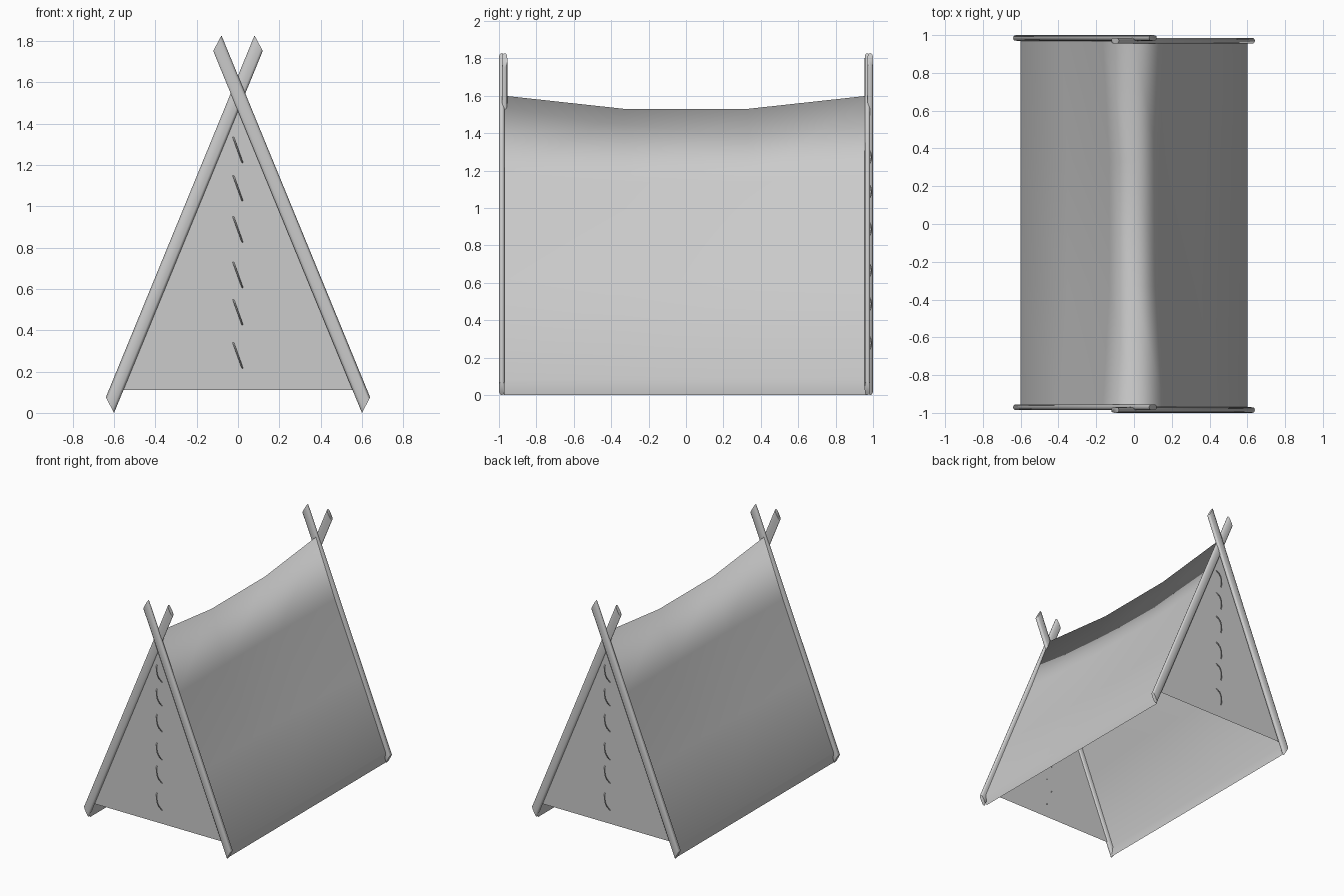
import bpy, math
from mathutils import Vector

if "Cube" in bpy.data.objects:
    bpy.data.objects.remove(bpy.data.objects["Cube"])


def mesh_object(name, verts, faces, angle=40):
    me = bpy.data.meshes.new(name)
    me.from_pydata(verts, [], faces)
    me.update()
    ob = bpy.data.objects.new(name, me)
    bpy.context.collection.objects.link(ob)
    bpy.ops.object.select_all(action='DESELECT')
    ob.select_set(True)
    bpy.context.view_layer.objects.active = ob
    bpy.ops.object.shade_smooth_by_angle(angle=math.radians(angle))
    return ob


def tube(name, path, half_width, half_depth, sides, turn, power=1.0):
    """Sweep a rounded section along a path; power < 1 makes it boxier, turn=-1 puts it at the back."""
    def bend(v):
        return math.copysign(abs(v) ** power, v) if abs(v) > 1e-6 else 0.0
    verts, faces = [], []
    for p in path:
        for i in range(sides):
            a = 2 * math.pi * i / sides
            v = Vector(p) + Vector(half_width) * bend(math.cos(a)) + Vector(half_depth) * bend(math.sin(a))
            verts.append((v.x * turn, v.y * turn, v.z))
    for r in range(len(path) - 1):
        for i in range(sides):
            j = (i + 1) % sides
            faces.append((r * sides + i, r * sides + j, (r + 1) * sides + j, (r + 1) * sides + i))
    faces.append(tuple(reversed(range(sides))))
    faces.append(tuple(range((len(path) - 1) * sides, len(path) * sides)))
    return mesh_object(name, verts, faces, 60)


# Cloth draped over the poles: ridge height, upper side point, middle side point per station
stations = [(-0.97, 1.6, 0.165, 1.16, 0.385), (-0.33, 1.53, 0.13, 1.14, 0.355),
            (0.33, 1.53, 0.13, 1.14, 0.355), (0.97, 1.6, 0.165, 1.16, 0.385)]
verts, faces = [], []
for y, ridge, ux, uz, mx in stations:
    half = [(0.592, 0.0), (0.6, 0.085), (mx, 0.62), (ux, uz)]
    row = half + [(0, ridge)] + [(-x, z) for x, z in reversed(half)]
    verts += [(x, y, z) for x, z in row]
n = 9
for r in range(3):
    for i in range(n - 1):
        a = r * n + i
        faces.append((a, a + n, a + n + 1, a + 1))
mesh_object("tent_cloth", verts, faces, 179)

stitch_tops = [1.335, 1.15, 0.95, 0.73, 0.55, 0.34]
for end, turn in (("front", 1), ("back", -1)):
    # Crossed poles with slanted ends
    for side, s, y in (("outer", 1, -0.985), ("inner", -1, -0.970)):
        tube(f"{end}_{side}_pole", [(0.62 * s, y, 0.0375), (-0.10 * s, y, 1.79)],
             (0.02 * s, 0, 0.0375), (0, 0.015, 0), 12, turn, 0.7)
    # Triangular end panel
    y = -0.966 * turn
    mesh_object(f"{end}_panel", [(-0.575 * turn, y, 0.11), (0.575 * turn, y, 0.11), (0, y, 1.53)],
                [(0, 1, 2)])
    # Curved stitches down the closing seam
    for k, z in enumerate(stitch_tops):
        path = [(-0.023 + 0.045 * t, -0.964 - 0.028 * math.sin(math.pi * t), z - 0.125 * t)
                for t in (0, 0.17, 0.33, 0.5, 0.67, 0.83, 1)]
        tube(f"{end}_stitch_{k + 1}", path, (0.004, 0, 0), (0, 0.004, 0), 6, turn)
